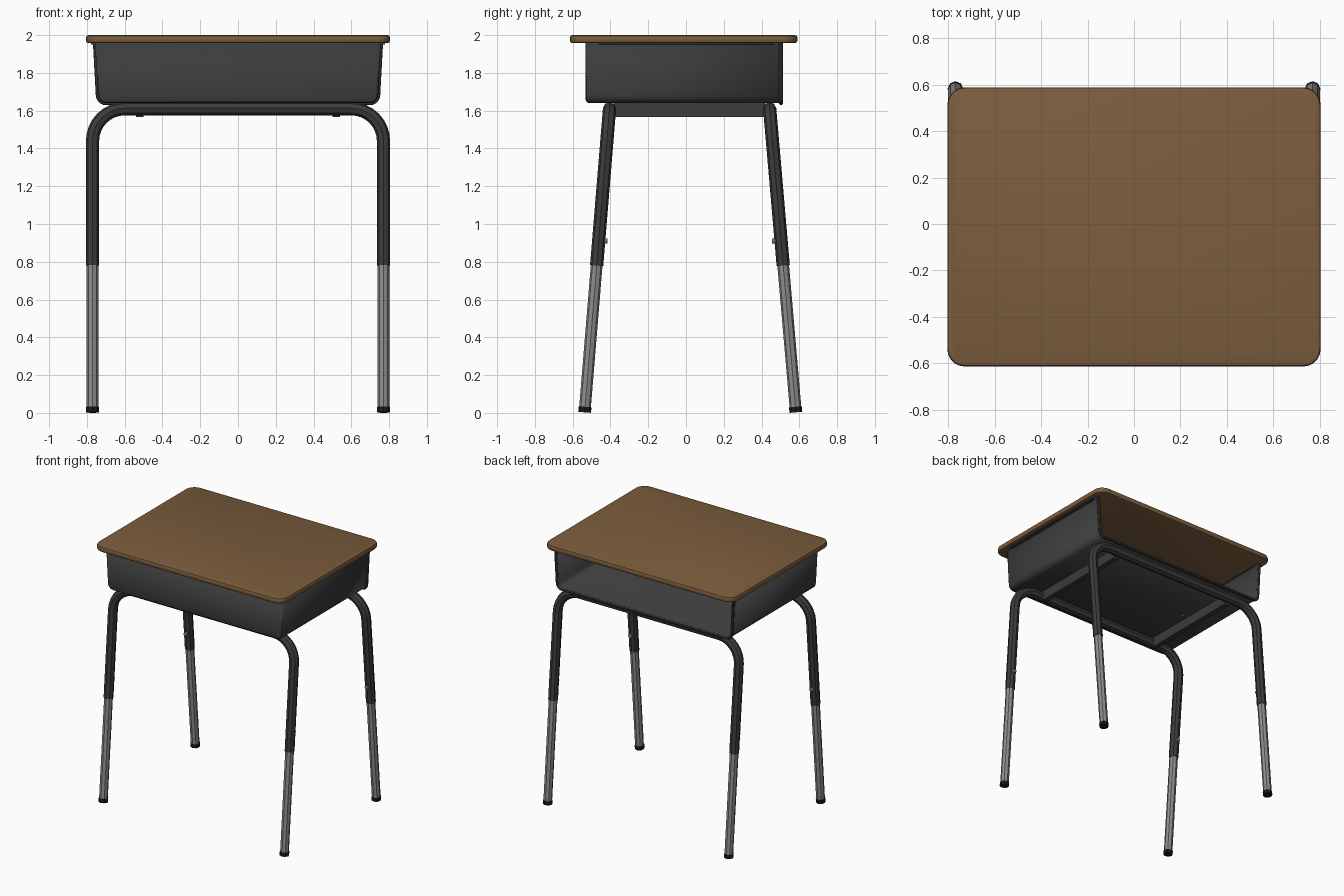
import bpy, bmesh
from math import sin, cos, pi
from mathutils import Vector

cube = bpy.data.objects.get("Cube")
if cube:
    bpy.data.objects.remove(cube, do_unlink=True)


def material(name, rgb, rough=0.6):
    m = bpy.data.materials.new(name)
    m.use_nodes = True
    m.diffuse_color = (*rgb, 1)
    bsdf = next(n for n in m.node_tree.nodes if n.type == 'BSDF_PRINCIPLED')
    bsdf.inputs["Base Color"].default_value = (*rgb, 1)
    bsdf.inputs["Roughness"].default_value = rough
    return m


wood = material("brown wood", (0.20, 0.11, 0.046))
dark = material("dark grey metal", (0.045, 0.045, 0.045))
steel = material("grey steel", (0.27, 0.27, 0.27))
black = material("black rubber", (0.010, 0.010, 0.010))


def finish(obj, mat, angle=0.6):
    obj.data.materials.clear()
    obj.data.materials.append(mat)
    bpy.ops.object.select_all(action='DESELECT')
    obj.select_set(True)
    bpy.context.view_layer.objects.active = obj
    bpy.ops.object.shade_smooth_by_angle(angle=angle)
    return obj


def from_bmesh(name, bm, mat):
    bmesh.ops.recalc_face_normals(bm, faces=bm.faces)
    me = bpy.data.meshes.new(name)
    bm.to_mesh(me)
    bm.free()
    obj = bpy.data.objects.new(name, me)
    bpy.context.collection.objects.link(obj)
    return finish(obj, mat)


def tube(name, points, radius, mat):
    cu = bpy.data.curves.new(name, 'CURVE')
    cu.dimensions = '3D'
    cu.bevel_depth = radius
    cu.bevel_resolution = 2
    cu.use_fill_caps = True
    sp = cu.splines.new('POLY')
    sp.points.add(len(points) - 1)
    for p, co in zip(sp.points, points):
        p.co = (*co, 1)
    obj = bpy.data.objects.new(name, cu)
    bpy.context.collection.objects.link(obj)
    bpy.ops.object.select_all(action='DESELECT')
    obj.select_set(True)
    bpy.context.view_layer.objects.active = obj
    bpy.ops.object.convert(target='MESH')
    return finish(bpy.context.object, mat)


def box(name, lo, hi, mat):
    bm = bmesh.new()
    bmesh.ops.create_cube(bm, size=1)
    lo, hi = Vector(lo), Vector(hi)
    for v in bm.verts:
        v.co = [(lo[i] + hi[i]) / 2 + v.co[i] * (hi[i] - lo[i]) for i in range(3)]
    return from_bmesh(name, bm, mat)


def arc(cx, cz, r, a0, a1, n):
    return [(cx + r * cos(a0 + (a1 - a0) * i / n), cz + r * sin(a0 + (a1 - a0) * i / n))
            for i in range(n + 1)]


# Tabletop: rounded slab with softened rims
def corner_ring(inset):
    r = 0.075
    pts = []
    for k, (sx, sy) in enumerate([(1, 1), (-1, 1), (-1, -1), (1, -1)]):
        cx, cy = sx * (0.805 - r), -0.0125 + sy * (0.602 - r)
        pts += arc(cx, cy, r - inset, k * pi / 2, (k + 1) * pi / 2, 5)
    return pts


bm = bmesh.new()
rings = []
for inset, z in [(0.014, 1.957), (0.004, 1.961), (0, 1.969),
                 (0, 1.988), (0.004, 1.996), (0.014, 2.0)]:
    rings.append([bm.verts.new((x, y, z)) for x, y in corner_ring(inset)])
for a, b in zip(rings, rings[1:]):
    for i in range(len(a)):
        j = (i + 1) % len(a)
        bm.faces.new((a[i], a[j], b[j], b[i]))
bm.faces.new(rings[0])
bm.faces.new(rings[-1])
from_bmesh("tabletop", bm, wood)

# Book box: tapered tray with rounded lower edges, open at the back
half = [(0.757, 1.957)] + arc(0.70, 1.682, 0.042, 0, -pi / 2, 5)
profile = half + [(-x, z) for x, z in reversed(half)]
bm = bmesh.new()
rings = []
for y, inset in [(0.505, 0), (-0.515, 0), (-0.526, 0.005), (-0.531, 0.017)]:
    rings.append([bm.verts.new((x * (1 - inset / 0.75), y,
                                z + inset * (1.957 - z) / 0.317)) for x, z in profile])
for a, b in zip(rings, rings[1:]):
    for i in range(len(a) - 1):
        bm.faces.new((a[i], a[i + 1], b[i + 1], b[i]))
bm.faces.new(rings[-1])
tray = from_bmesh("book_box", bm, dark)
solid = tray.modifiers.new("sheet thickness", 'SOLIDIFY')
solid.thickness = 0.01
solid.offset = -1

# Rolled bead round the opening
tube("opening_bead", [(x, 0.503, z) for x, z in profile], 0.011, dark)

# Mounting flanges and cross rails
for side, s in (("left", 1), ("right", -1)):
    x0, x1 = sorted((s * 0.74, s * 0.778))
    box(side + "_flange", (x0, -0.46, 1.95), (x1, 0.46, 1.958), dark)
    x0, x1 = sorted((s * 0.50, s * 0.54))
    box(side + "_rail", (x0, -0.385, 1.566), (x1, 0.42, 1.643), dark)
    for y in (-0.25, 0, 0.25):
        tube(side + "_floor_rivet", [(s * 0.46, y, 1.634), (s * 0.46, y, 1.642)], 0.008, steel)

# Leg frames: bent upper tube, telescoping lower legs, feet and screws
bend = arc(0.60, 1.44, 0.17, 0, pi / 2, 8)
half_frame = [(0.77, 0.78)] + bend
frame = half_frame + [(-x, z) for x, z in reversed(half_frame)]
for end, y_top, y_floor in (("front", -0.405, -0.537), ("back", 0.443, 0.582)):
    def lean(x, z):
        return Vector((x, y_floor + (y_top - y_floor) * z / 1.61, z))

    tube(end + "_upper_frame", [lean(x, z) for x, z in frame], 0.035, dark)
    inward = Vector((0, 1 if end == "front" else -1, 0))
    for side, s in (("left", 1), ("right", -1)):
        x = s * 0.77
        tube(f"{end}_{side}_lower_leg", [lean(x, 0.02), lean(x, 0.84)], 0.031, steel)
        tube(f"{end}_{side}_foot", [lean(x, 0.003), lean(x, 0.032)], 0.034, black)
        p = lean(x, 0.91)
        tube(f"{end}_{side}_screw", [p + inward * 0.025, p + inward * 0.047], 0.014, steel)
